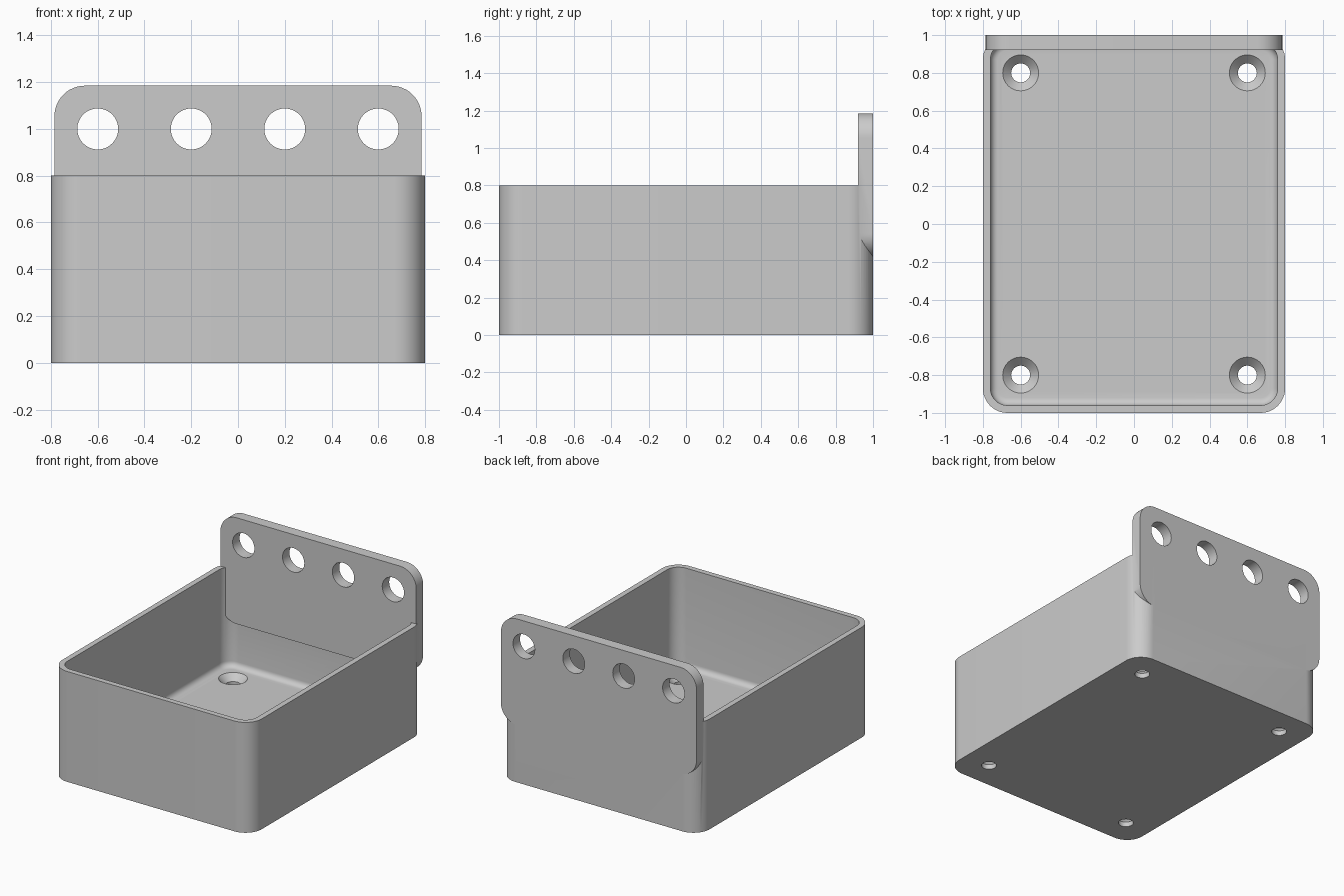
import bpy, bmesh
from math import sin, cos, pi, radians
from mathutils import Matrix, Vector

default = bpy.data.objects.get("Cube")
if default:
    bpy.data.objects.remove(default, do_unlink=True)

GREY = (0.6, 0.6, 0.6, 1)
grey = bpy.data.materials.new("plain grey")
grey.use_nodes = True
grey.diffuse_color = GREY
grey.node_tree.nodes["Principled BSDF"].inputs["Base Color"].default_value = GREY


def rounded_rect(hx, hy, r, z, steps=12):
    """Counter-clockwise rounded rectangle at height z."""
    points = []
    for q, (sx, sy) in enumerate([(1, 1), (-1, 1), (-1, -1), (1, -1)]):
        for i in range(steps + 1):
            a = (q + i / steps) * pi / 2
            points.append((sx * (hx - r) + r * cos(a), sy * (hy - r) + r * sin(a), z))
    return points


def circle(r, z, n=48):
    return [(r * cos(2 * pi * i / n), r * sin(2 * pi * i / n), z) for i in range(n)]


def loft(name, rings, matrix=Matrix()):
    """Closed solid through a stack of equal-count rings."""
    bm = bmesh.new()
    loops = [[bm.verts.new(matrix @ Vector(p)) for p in ring] for ring in rings]
    for low, high in zip(loops, loops[1:]):
        for i in range(len(low)):
            j = (i + 1) % len(low)
            bm.faces.new((low[i], low[j], high[j], high[i]))
    bm.faces.new(loops[0][::-1])
    bm.faces.new(loops[-1])
    bmesh.ops.recalc_face_normals(bm, faces=bm.faces)
    mesh = bpy.data.meshes.new(name)
    bm.to_mesh(mesh)
    bm.free()
    mesh.materials.append(grey)
    obj = bpy.data.objects.new(name, mesh)
    bpy.context.collection.objects.link(obj)
    return obj


def combine(target, other, operation):
    """Apply a boolean and remove the helper."""
    other.hide_render = True
    mod = target.modifiers.new("cut", "BOOLEAN")
    mod.operation, mod.solver, mod.object = operation, "EXACT", other
    bpy.context.view_layer.objects.active = target
    bpy.ops.object.modifier_apply(modifier=mod.name)
    bpy.data.objects.remove(other, do_unlink=True)


# Open tray: outer wall, rim, inner wall and filleted floor
HEIGHT, FLOOR, WALL, CORNER, FILLET = 0.8, 0.08, 0.04, 0.13, 0.04
rings = [rounded_rect(0.8, 1, CORNER, z) for z in (0, HEIGHT)]
rings.append(rounded_rect(0.8 - WALL, 1 - WALL, CORNER - WALL, HEIGHT))
for i in range(7):
    a = i / 6 * pi / 2
    inset = WALL + FILLET * (1 - cos(a))
    rings.append(rounded_rect(0.8 - inset, 1 - inset, CORNER - inset,
                              FLOOR + FILLET * (1 - sin(a))))
tray = loft("tray", rings)

# Upright rounded plate with a row of round holes
upright = Matrix.Translation((0, 1, HEIGHT)) @ Matrix.Rotation(pi / 2, 4, "X")
plate = loft("hanging_plate", [rounded_rect(0.785, 0.385, 0.13, z) for z in (0, 0.08)], upright)
for x in (-0.6, -0.2, 0.2, 0.6):
    place = upright @ Matrix.Translation((x, 0.2, 0))
    combine(plate, loft("hole_cutter", [circle(0.0875, z) for z in (-0.1, 0.2)], place), "DIFFERENCE")
combine(tray, plate, "UNION")

# Countersunk screw holes in the floor
for x in (-0.6, 0.6):
    for y in (-0.8, 0.8):
        profile = [(0.05, -0.1), (0.05, 0.035), (0.095, FLOOR), (0.095, 0.15)]
        cutter = loft("screw_cutter", [circle(r, z) for r, z in profile],
                      Matrix.Translation((x, y, 0)))
        combine(tray, cutter, "DIFFERENCE")

# Smooth curves, crisp edges
tray.name = "wall_tray"
bpy.ops.object.select_all(action="DESELECT")
tray.select_set(True)
bpy.context.view_layer.objects.active = tray
bpy.ops.object.shade_smooth_by_angle(angle=radians(30))
